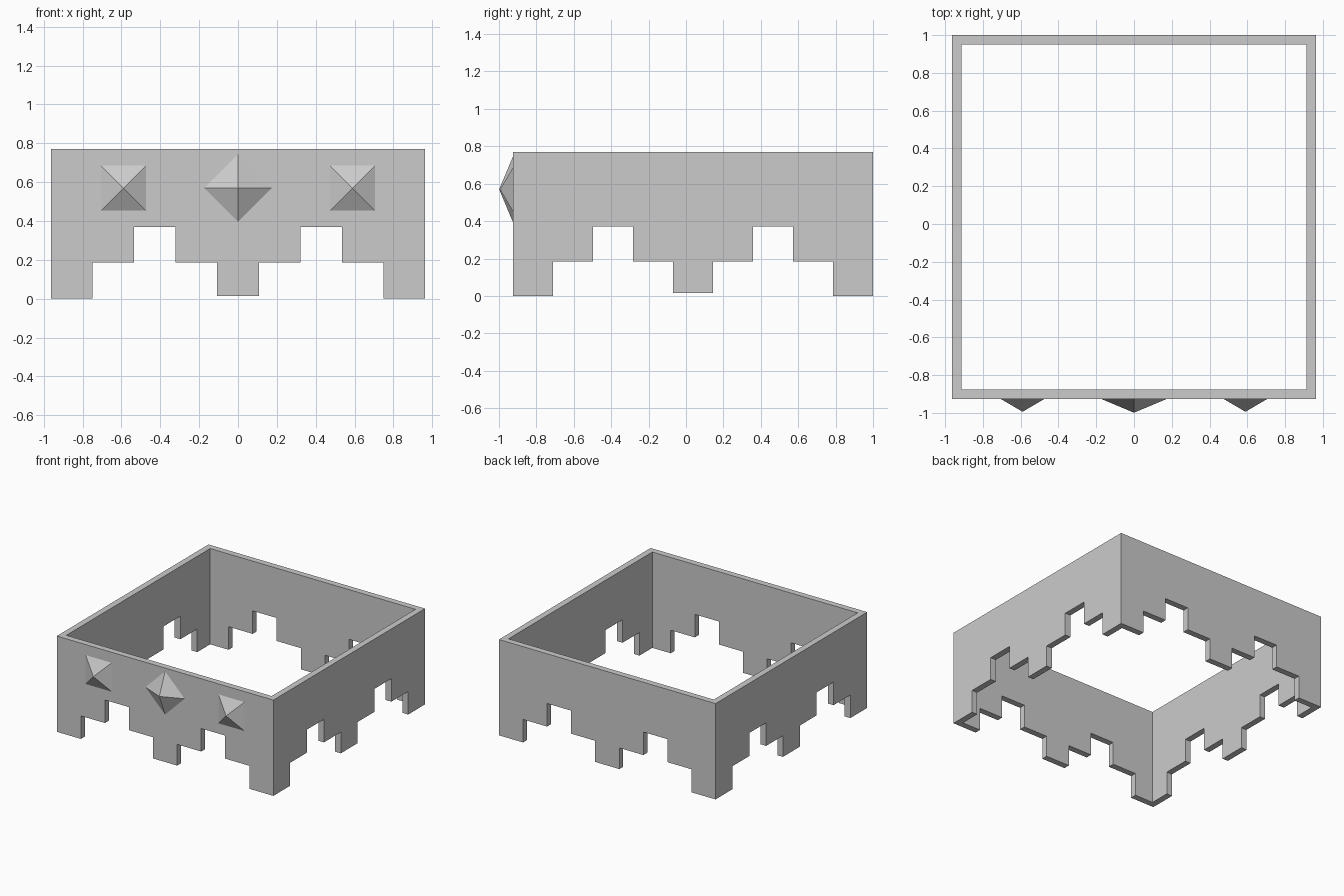
import bpy, bmesh, math
from mathutils import Matrix

if "Cube" in bpy.data.objects:
    bpy.data.objects.remove(bpy.data.objects["Cube"])

HALF = 0.963          # half the outer width of the square frame
WALL = 0.05           # wall thickness
TOP = 0.77            # height of the frame
CY = 0.037            # frame centre in y (studs stick out at the front)
STEP = HALF * 2 / 9   # width of one step in the lower edge
HEIGHTS = [0, 0.185, 0.37, 0.185, 0.015, 0.185, 0.37, 0.185, 0]


def finish(bm, name):
    bmesh.ops.recalc_face_normals(bm, faces=bm.faces[:])
    mesh = bpy.data.meshes.new(name)
    bm.to_mesh(mesh)
    bm.free()
    obj = bpy.data.objects.new(name, mesh)
    bpy.context.collection.objects.link(obj)
    return obj


# Stepped frame: one mitred wall, turned four times and welded
def stepped_frame():
    profile = []
    for i, z in enumerate(HEIGHTS):
        x = -HALF + i * STEP
        profile += [(x, z), (x + STEP, z)]
    profile += [(HALF, TOP), (-HALF, TOP)]
    n = len(profile)
    inner = HALF - WALL

    bm = bmesh.new()
    for k in range(4):
        turn = Matrix.Translation((0, CY, 0)) @ Matrix.Rotation(k * math.pi / 2, 4, 'Z')
        outside = [bm.verts.new((x, -HALF, z)) for x, z in profile]
        inside = [bm.verts.new((max(-inner, min(inner, x)), -inner, z)) for x, z in profile]
        bm.faces.new(outside)
        bm.faces.new(inside[::-1])
        for i in range(n):
            j = (i + 1) % n
            # the mitred ends meet the next wall and stay open
            if abs(profile[i][0]) > HALF - 1e-4 and abs(profile[i][0] - profile[j][0]) < 1e-5:
                continue
            bm.faces.new((outside[i], inside[i], inside[j], outside[j]))
        bmesh.ops.transform(bm, matrix=turn, verts=outside + inside)
    bmesh.ops.remove_doubles(bm, verts=bm.verts[:], dist=1e-4)
    return finish(bm, "stepped_frame")


# Four-sided pyramid stud on the front wall
def stud(name, x, z, radius, depth, start):
    y = CY - HALF
    bm = bmesh.new()
    ring = []
    for k in range(4):
        a = start + k * math.pi / 2
        ring.append(bm.verts.new((x + radius * math.cos(a), y, z + radius * math.sin(a))))
    tip = bm.verts.new((x, y - depth, z))
    bm.faces.new(ring)
    for k in range(4):
        bm.faces.new((ring[k], ring[(k + 1) % 4], tip))
    return finish(bm, name)


stepped_frame()
stud("centre_diamond_stud", 0, 0.57, 0.174, 0.073, 0)
for side, label in ((-1, "left"), (1, "right")):
    stud(label + "_square_stud", side * 0.59, 0.569, 0.116 * math.sqrt(2), 0.068, math.pi / 4)
